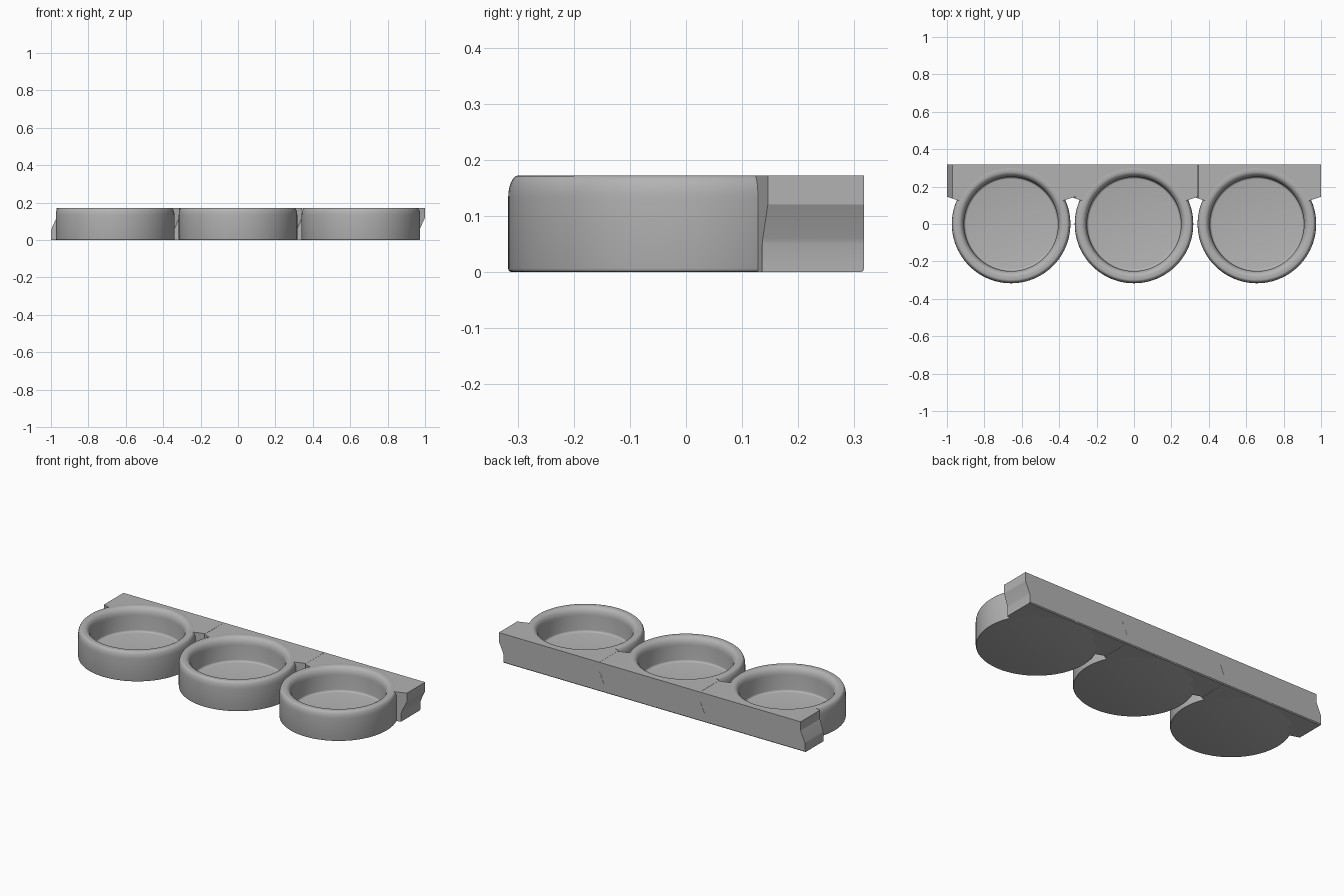
import bpy, bmesh, math

if "Cube" in bpy.data.objects:
    bpy.data.objects.remove(bpy.data.objects["Cube"])

PITCH, TOP, BACK, R = 0.657, 0.172, 0.317, 0.317
ARC_R = 0.297          # rail front follows the cup wall
SEG = 96

grey = bpy.data.materials.new("plain grey")
grey.use_nodes = True
colour = (0.45, 0.45, 0.45, 1)
grey.diffuse_color = colour
grey.node_tree.nodes["Principled BSDF"].inputs["Base Color"].default_value = colour


def finish(bm, name, x, angle=30):
    bmesh.ops.recalc_face_normals(bm, faces=bm.faces)
    mesh = bpy.data.meshes.new(name)
    bm.to_mesh(mesh)
    bm.free()
    mesh.materials.append(grey)
    ob = bpy.data.objects.new(name, mesh)
    ob.location.x = x
    bpy.context.collection.objects.link(ob)
    bpy.ops.object.select_all(action='DESELECT')
    ob.select_set(True)
    bpy.context.view_layer.objects.active = ob
    bpy.ops.object.shade_smooth_by_angle(angle=math.radians(angle))


def fillet(cx, cz, rx, rz, a0, a1, steps=6):
    """Points on an elliptical arc, angles in degrees."""
    angles = [math.radians(a0 + (a1 - a0) * i / steps) for i in range(steps + 1)]
    return [(cx + rx * math.cos(a), cz + rz * math.sin(a)) for a in angles]


def cup(name, x):
    # Half section from the underside, over the rim, to the bowl floor
    profile = fillet(R - 0.006, 0.006, 0.006, 0.006, -90, 0, 3)
    profile += fillet(R - 0.018, TOP - 0.04, 0.018, 0.04, 0, 90)
    profile += fillet(0.282, TOP - 0.045, 0.03, 0.045, 90, 180)
    profile += fillet(0.24, 0.042, 0.011, 0.012, 0, -90, 4)
    bm = bmesh.new()
    rings = []
    for r, z in profile:
        rings.append([bm.verts.new((r * math.cos(t), r * math.sin(t), z))
                      for t in (2 * math.pi * i / SEG for i in range(SEG))])
    for a, b in zip(rings, rings[1:]):
        for i in range(SEG):
            j = (i + 1) % SEG
            bm.faces.new((a[i], a[j], b[j], b[i]))
    bm.faces.new(rings[0])
    bm.faces.new(rings[-1])
    finish(bm, name, x)


def rail(name, x):
    # Ends step sideways with height so neighbouring units interlock
    levels = [(0, 0, 0.005), (0.005, 0, 0), (0.05, 0, 0), (0.06, 0.003, 0),
              (0.12, 0.03, 0), (TOP, 0.03, 0)]
    start = math.atan2(0.122, 0.27)
    bm = bmesh.new()
    rings = []
    for z, shift, inset in levels:
        left, right = -0.343 + shift, 0.313 + shift
        front = lambda px: 0.125 + (abs(px) - 0.28) * 0.33
        pts = [(left, front(left)), (left, BACK - inset),
               (right, BACK - inset), (right, front(right)), (0.28, 0.125)]
        for i in range(25):
            t = start + (math.pi - 2 * start) * i / 24
            pts.append((ARC_R * math.cos(t), ARC_R * math.sin(t)))
        pts.append((-0.28, 0.125))
        rings.append([bm.verts.new((px, py, z)) for px, py in pts])
    n = len(rings[0])
    for a, b in zip(rings, rings[1:]):
        for i in range(n):
            j = (i + 1) % n
            bm.faces.new((a[i], a[j], b[j], b[i]))
    bm.faces.new(rings[0])
    bm.faces.new(rings[-1])
    finish(bm, name, x, 20)


for i, side in enumerate(("right", "middle", "left")):
    cup(side + "_cup", (i - 1) * PITCH)
    rail(side + "_rail_section", (i - 1) * PITCH)
